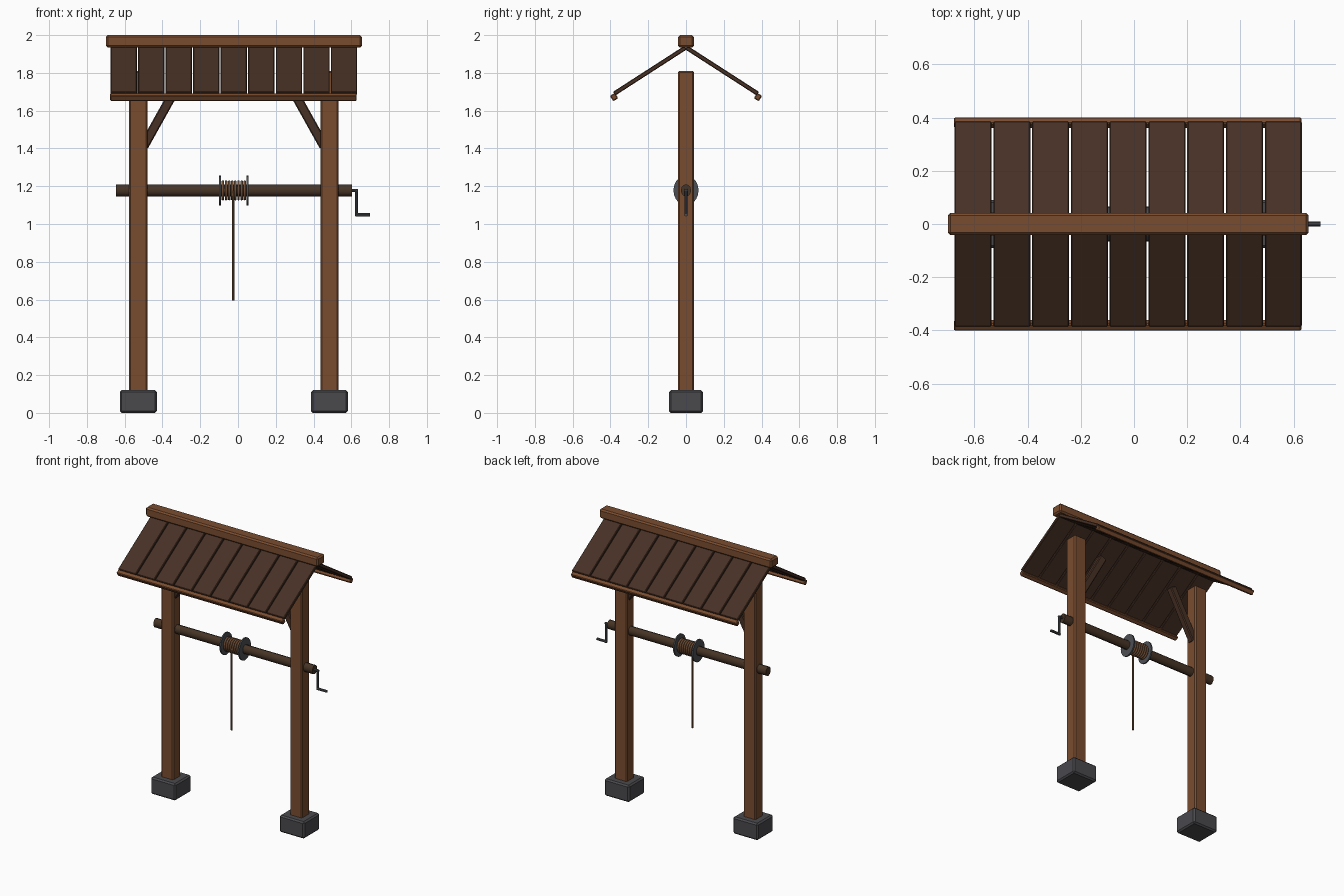
import bpy, math
from mathutils import Vector

if "Cube" in bpy.data.objects:
    bpy.data.objects.remove(bpy.data.objects["Cube"])

CX = -0.022          # middle of the frame in x
AXZ = 1.178          # axle height
YS = 0.84            # round parts are slightly flattened in y


def mat(name, rgb):
    m = bpy.data.materials.new(name)
    m.diffuse_color = (*rgb, 1)
    m.use_nodes = True
    m.node_tree.nodes["Principled BSDF"].inputs["Base Color"].default_value = m.diffuse_color
    return m


POST = mat("warm_wood", (0.195, 0.073, 0.028))
DARK = mat("dark_wood", (0.063, 0.030, 0.018))
LOG = mat("log_wood", (0.063, 0.035, 0.019))
STONE = mat("grey_stone", (0.068, 0.068, 0.076))
IRON = mat("iron", (0.075, 0.078, 0.086))
ROPE = mat("rope", (0.160, 0.075, 0.035))


def finish(o, name, m, bevel=0):
    o.name = name
    o.data.materials.append(m)
    if bevel:
        b = o.modifiers.new("bevel", 'BEVEL')
        b.width, b.segments = bevel, 1
    return o


def box(name, loc, size, m, rot=(0, 0, 0), bevel=0.008):
    bpy.ops.mesh.primitive_cube_add(size=1, location=loc, rotation=rot)
    o = bpy.context.object
    o.scale = size
    bpy.ops.object.transform_apply(location=False, rotation=False, scale=True)
    return finish(o, name, m, bevel)


def rod(name, a, b, r, m, sides=12, ys=1.0):
    a, b = Vector(a), Vector(b)
    d = b - a
    bpy.ops.mesh.primitive_cylinder_add(vertices=sides, radius=r, depth=d.length, location=(a + b) / 2)
    o = bpy.context.object
    o.scale.y = ys
    bpy.ops.object.transform_apply(location=False, rotation=False, scale=True)
    o.rotation_euler = (0, math.atan2(d.x, d.z), 0)   # all rods lie in the xz plane
    bpy.ops.object.shade_smooth_by_angle(angle=math.radians(35))
    return finish(o, name, m)


# Feet, posts and braces
for s, side in ((-1, "left"), (1, "right")):
    x = CX + s * 0.506
    box(side + "_foot", (x, 0, 0.06), (0.196, 0.18, 0.12), STONE, bevel=0.01)
    box(side + "_post", (x, 0, 0.96), (0.097, 0.086, 1.70), POST)
    a, b = Vector((CX + s * 0.478, 0, 1.41)), Vector((CX + s * 0.291, 0, 1.745))
    box(side + "_brace", (a + b) / 2, (0.05, 0.045, (b - a).length), DARK,
        (0, math.atan2(b.x - a.x, b.z - a.z), 0), 0.006)

# Ridge beam
box("ridge_beam", (CX, 0, 1.967), (1.355, 0.084, 0.066), POST, bevel=0.01)

# Roof planks and eave rails on both slopes
pitch = math.radians(32.8)
for s, side in ((-1, "front"), (1, "back")):
    rot = (-s * pitch, 0, 0)
    for i in range(9):
        box(f"{side}_roof_plank_{i + 1}", (CX + (i - 4) * 0.1457, s * 0.191, 1.812),
            (0.139, 0.45, 0.023), DARK, rot, 0.004)
    box(side + "_eave_rail", (CX - 0.002, s * 0.381, 1.672), (1.305, 0.031, 0.034), POST, rot, 0.005)

# Axle, spool flanges and rope
rod("axle", (-0.647, 0, AXZ), (0.603, 0, AXZ), 0.032, LOG, 12, YS)
for s, side in ((-1, "left"), (1, "right")):
    x = CX + s * 0.073
    rod(side + "_spool_flange", (x - 0.005, 0, AXZ), (x + 0.005, 0, AXZ), 0.079, IRON, 20, YS)
for i in range(8):
    bpy.ops.mesh.primitive_torus_add(major_radius=0.046, minor_radius=0.0075, major_segments=20,
                                     minor_segments=6, location=(CX + (i - 3.5) * 0.0165, 0, AXZ),
                                     rotation=(0, math.pi / 2, 0))
    o = bpy.context.object
    o.scale.y = YS
    bpy.ops.object.shade_smooth()
    finish(o, f"rope_coil_{i + 1}", ROPE)
rod("hanging_rope", (CX - 0.002, -0.037, 0.595), (CX - 0.002, -0.037, AXZ), 0.0065, ROPE, 8)

# Crank
rod("crank_stub", (0.59, 0, AXZ), (0.635, 0, AXZ), 0.008, IRON, 8)
rod("crank_arm", (0.628, 0, 1.042), (0.628, 0, AXZ + 0.006), 0.008, IRON, 8)
rod("crank_handle", (0.622, 0, 1.049), (0.70, 0, 1.049), 0.009, IRON, 8)
